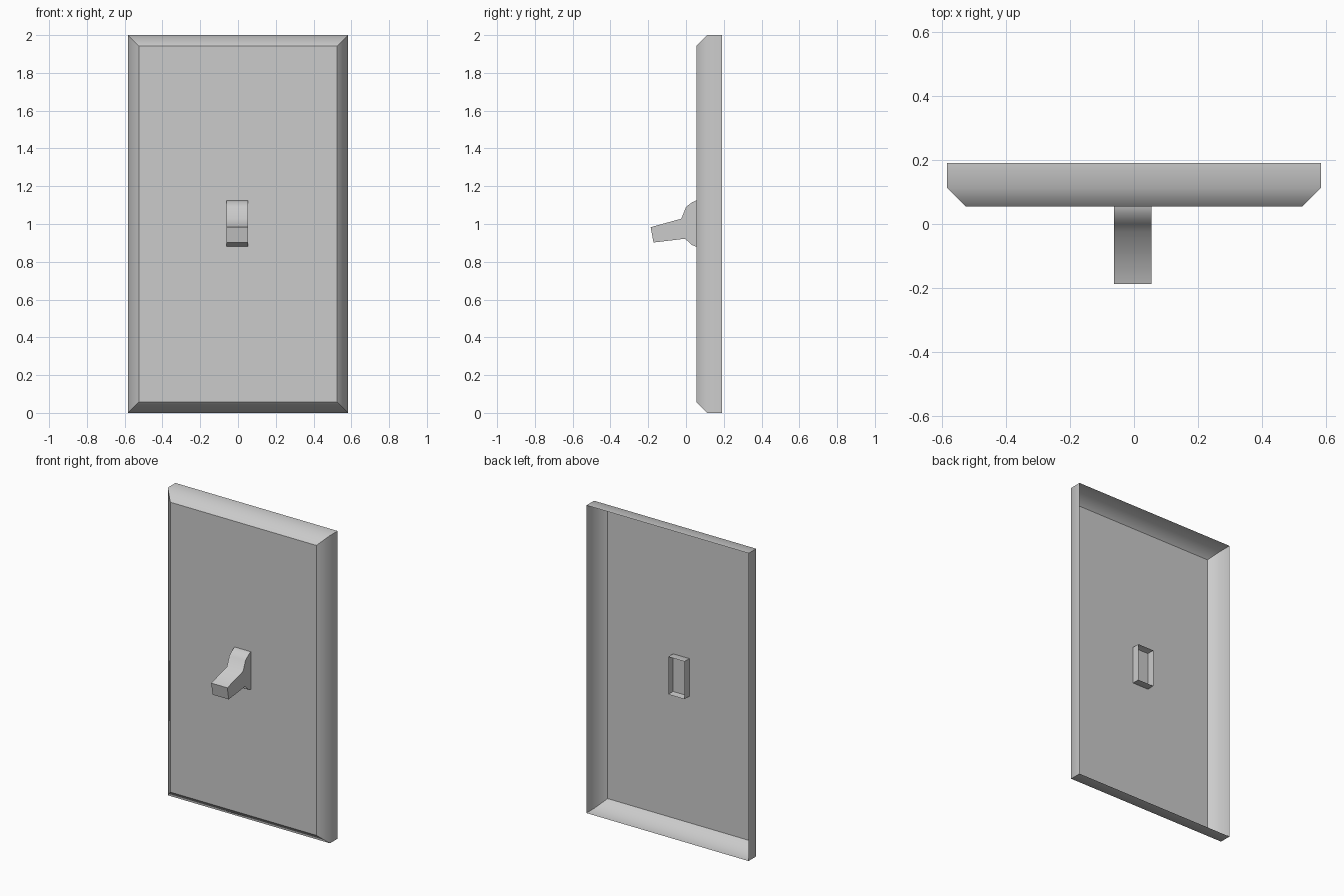
import bpy, bmesh

cube = bpy.data.objects.get("Cube")
if cube:
    bpy.data.objects.remove(cube, do_unlink=True)

grey = bpy.data.materials.new("light_grey")
grey.use_nodes = True
colour = (0.6, 0.6, 0.6, 1)
grey.diffuse_color = colour
grey.node_tree.nodes["Principled BSDF"].inputs["Base Color"].default_value = colour


def finish(name, bm):
    mesh = bpy.data.meshes.new(name)
    bm.to_mesh(mesh)
    bm.free()
    mesh.materials.append(grey)
    obj = bpy.data.objects.new(name, mesh)
    bpy.context.collection.objects.link(obj)
    return obj


# Wall plate: hollow shell, open at the back, with a chamfered front rim
bm = bmesh.new()
rings = []
for y, inset in ((0.19, 0), (0.112, 0), (0.055, 0.058)):
    hx, hz = 0.583 - inset, 1 - inset
    rings.append([bm.verts.new((sx * hx, y, 1 + sz * hz))
                  for sx, sz in ((-1, -1), (1, -1), (1, 1), (-1, 1))])
for back, front in zip(rings, rings[1:]):
    for i in range(4):
        j = (i + 1) % 4
        bm.faces.new((back[i], back[j], front[j], front[i]))
bm.faces.new(rings[-1])
bm.normal_update()
# Only the bend between wall and chamfer is rounded in shading
bend = set(rings[1])
for f in bm.faces:
    f.smooth = True
for e in bm.edges:
    e.smooth = all(v in bend for v in e.verts)
finish("wall_plate", bm)

# Toggle: side profile (y, z) swept across x, open at the back
profile = [(0.105, 1.125), (0.055, 1.125), (0.032, 1.115), (0, 1.09),
           (-0.025, 1.028), (-0.187, 0.983), (-0.172, 0.902),
           (-0.005, 0.922), (0.032, 0.888), (0.055, 0.88), (0.105, 0.88)]
bm = bmesh.new()
left, right = [[bm.verts.new((x, y, z)) for y, z in profile]
               for x in (0.054, -0.062)]
bm.faces.new(left)
bm.faces.new(right)
for i in range(len(profile) - 1):
    bm.faces.new((left[i], left[i + 1], right[i + 1], right[i]))
bmesh.ops.recalc_face_normals(bm, faces=bm.faces)
toggle = finish("toggle_switch", bm)

bpy.ops.object.select_all(action='DESELECT')
toggle.select_set(True)
bpy.context.view_layer.objects.active = toggle
bpy.ops.object.shade_smooth_by_angle(angle=1.1)
